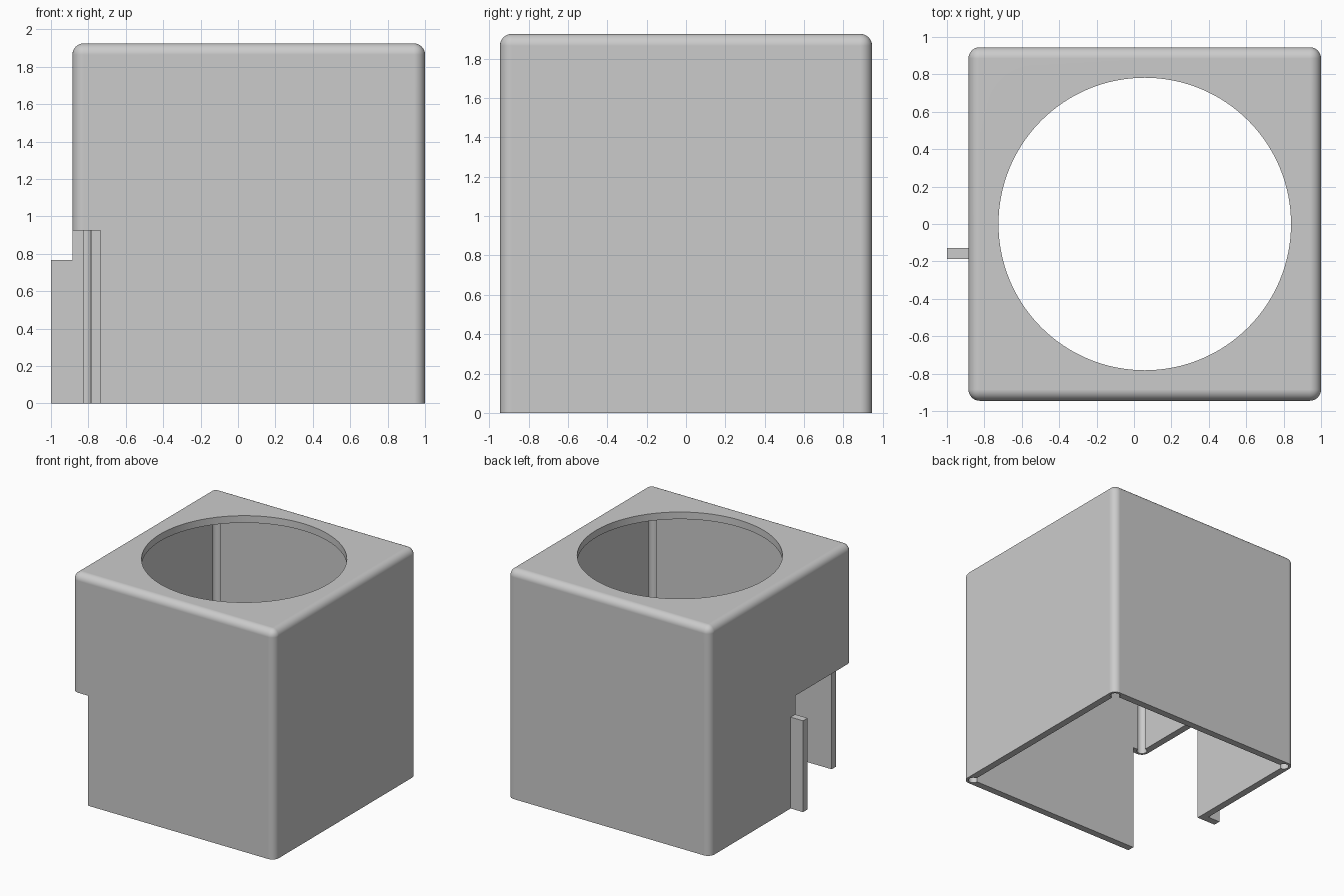
import bpy
import bmesh
import math
from mathutils import Matrix, Vector

old = bpy.data.objects.get("Cube")
if old:
    bpy.data.objects.remove(old, do_unlink=True)

# Main dimensions
X0, X1 = -0.885, 1.0
Y = 0.945
TOP = 1.925
WALL = 0.06
MID = (X0 + X1) / 2

grey = bpy.data.materials.new("light_grey")
grey.use_nodes = True
grey.diffuse_color = (0.6, 0.6, 0.6, 1)
grey.node_tree.nodes["Principled BSDF"].inputs["Base Color"].default_value = grey.diffuse_color


def finish(name, bm):
    mesh = bpy.data.meshes.new(name)
    bm.to_mesh(mesh)
    bm.free()
    mesh.materials.append(grey)
    obj = bpy.data.objects.new(name, mesh)
    bpy.context.collection.objects.link(obj)
    return obj


def box(name, low, high, rounding=0):
    low, high = Vector(low), Vector(high)
    bm = bmesh.new()
    place = Matrix.Translation((low + high) / 2) @ Matrix.Diagonal((*(high - low), 1))
    bmesh.ops.create_cube(bm, size=1, matrix=place)
    if rounding:
        # Round every edge except those around the open base
        edges = [e for e in bm.edges if max(v.co.z for v in e.verts) > low.z + 0.01]
        bmesh.ops.bevel(bm, geom=edges, offset=rounding, segments=8, profile=0.5,
                        affect="EDGES", clamp_overlap=True)
    return finish(name, bm)


def cylinder(name, x, y, radius, low, high, sides):
    bm = bmesh.new()
    bmesh.ops.create_cone(bm, cap_ends=True, segments=sides, radius1=radius, radius2=radius,
                          depth=high - low, matrix=Matrix.Translation((x, y, (low + high) / 2)))
    return finish(name, bm)


def combine(target, tool, operation):
    tool.hide_render = True
    mod = target.modifiers.new("shape", "BOOLEAN")
    mod.object = tool
    mod.operation = operation
    mod.solver = "EXACT"
    bpy.context.view_layer.objects.active = target
    bpy.ops.object.modifier_apply(modifier=mod.name)
    bpy.data.objects.remove(tool, do_unlink=True)


# Rounded shell, hollow and open at the base
housing = box("housing", (X0, -Y, 0), (X1, Y, TOP), WALL)
combine(housing, box("cavity", (X0 + WALL, -Y + WALL, -0.1),
                     (X1 - WALL, Y - WALL, TOP - WALL)), "DIFFERENCE")

# Round relief bores along the four inner corners
for x in (X0 + WALL, X1 - WALL):
    for y in (-Y + WALL, Y - WALL):
        combine(housing, cylinder("corner_bore", x, y, 0.04, -0.1, TOP - WALL, 24), "DIFFERENCE")

# Large circular opening in the top
combine(housing, cylinder("top_opening", MID, 0, 0.782, TOP - 0.2, TOP + 0.1, 128), "DIFFERENCE")

# Side tab, then the corner cut-out that trims it flush with the wall end
combine(housing, box("side_tab", (-1, -0.25, 0), (X0 + 0.04, -0.127, 0.768)), "UNION")
combine(housing, box("corner_cutout", (-1.2, -1.2, -0.1), (-0.735, -0.188, 0.925)), "DIFFERENCE")

# Smooth rounded edges, crisp corners
bpy.ops.object.select_all(action="DESELECT")
housing.select_set(True)
bpy.context.view_layer.objects.active = housing
bpy.ops.object.shade_smooth_by_angle(angle=math.radians(30))
normals = housing.modifiers.new("flat_face_normals", "WEIGHTED_NORMAL")
normals.keep_sharp = True
